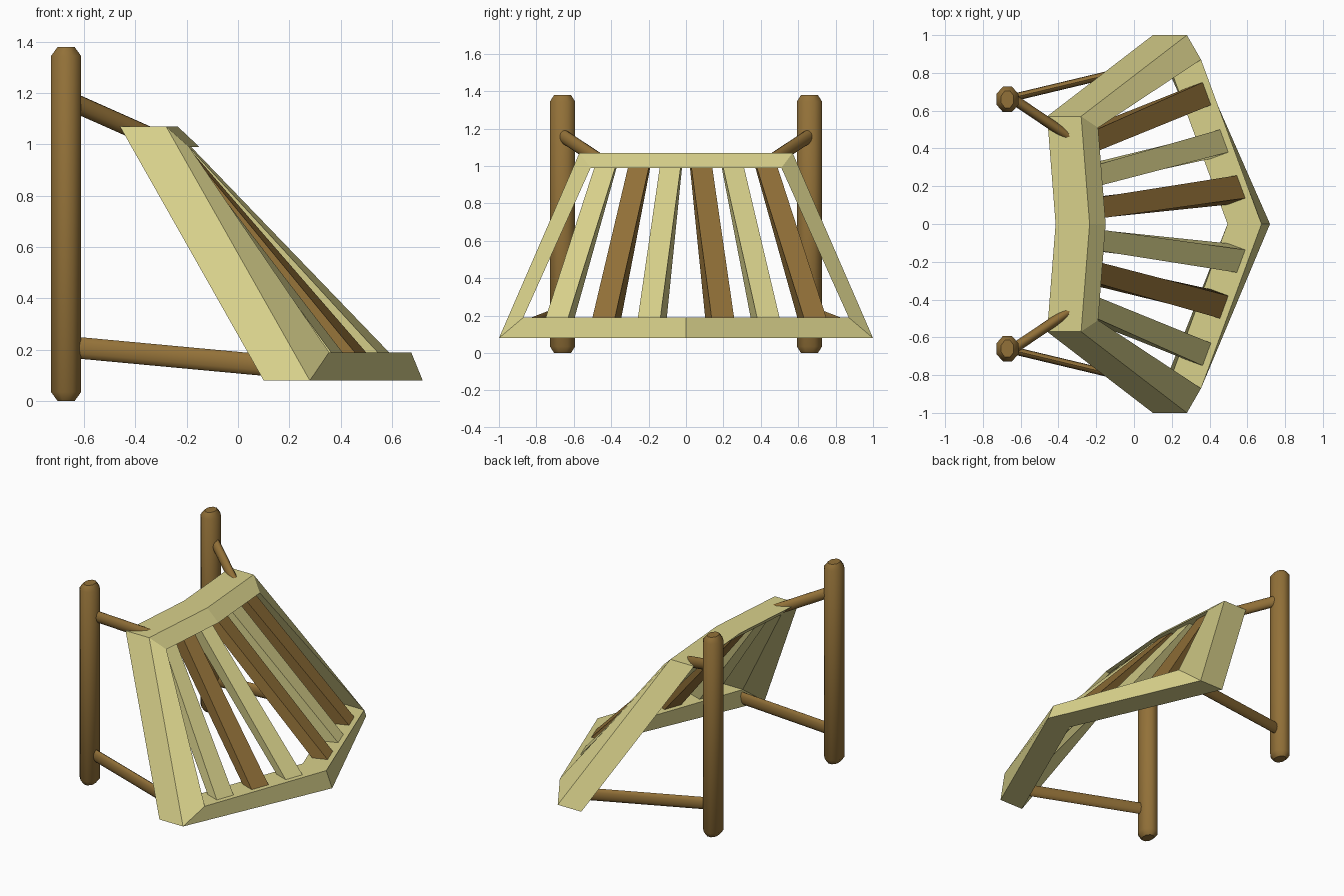
import bpy, bmesh, math
from mathutils import Vector

if "Cube" in bpy.data.objects:
    bpy.data.objects.remove(bpy.data.objects["Cube"])


def material(name, rgb):
    m = bpy.data.materials.new(name)
    m.diffuse_color = (*rgb, 1)
    m.use_nodes = True
    m.node_tree.nodes["Principled BSDF"].inputs["Base Color"].default_value = m.diffuse_color
    return m


PALE = material("pale wood", (0.69, 0.64, 0.26))
BROWN = material("brown wood", (0.29, 0.165, 0.04))


def loft(name, sections, mat, closed=False, smooth=False):
    """Skin a row of equal-sized point rings; cap the ends or close the loop."""
    bm = bmesh.new()
    rings = [[bm.verts.new(p) for p in s] for s in sections]
    n = len(rings[0])
    pairs = list(zip(rings, rings[1:]))
    if closed:
        pairs.append((rings[-1], rings[0]))
    else:
        bm.faces.new(rings[0])
        bm.faces.new(rings[-1])
    for a, b in pairs:
        for i in range(n):
            j = (i + 1) % n
            bm.faces.new((a[i], a[j], b[j], b[i]))
    bmesh.ops.recalc_face_normals(bm, faces=bm.faces)
    me = bpy.data.meshes.new(name)
    bm.to_mesh(me)
    bm.free()
    me.materials.append(mat)
    ob = bpy.data.objects.new(name, me)
    bpy.context.collection.objects.link(ob)
    if smooth:
        bpy.ops.object.select_all(action='DESELECT')
        ob.select_set(True)
        bpy.context.view_layer.objects.active = ob
        bpy.ops.object.shade_smooth_by_angle(angle=math.radians(50))
    return ob


def octagon(cx, cy, z, rx, ry):
    k = 1 / math.cos(math.pi / 8)
    return [(cx + rx * k * math.cos(a), cy + ry * k * math.sin(a), z)
            for a in [math.pi / 8 + i * math.pi / 4 for i in range(8)]]


def rung(name, start, end, half_w, half_h):
    """Oval rod between two points, taller than it is wide."""
    a, b = Vector(start), Vector(end)
    q = (b - a).to_track_quat('X', 'Z')
    oval = [q @ Vector((0, half_w * math.cos(t), half_h * math.sin(t)))
            for t in [i * math.pi / 6 for i in range(12)]]
    loft(name, [[c + p for p in oval] for c in (a, b)], BROWN, smooth=True)


# Posts and the rods joining them to the frame
for s, side in ((1, "left"), (-1, "right")):
    x, y = -0.67, 0.66 * s
    loft("post_" + side,
         [octagon(x, y, z, rx, ry) for z, rx, ry in
          ((0, 0.033, 0.045), (0.035, 0.0585, 0.067),
           (1.345, 0.0585, 0.067), (1.38, 0.033, 0.045))],
         BROWN, smooth=True)
    rung("upper_rod_" + side, (-0.66, 0.675 * s, 1.172), (-0.34, 0.46 * s, 1.03), 0.027, 0.037)
    rung("lower_rod_" + side, (-0.65, 0.667 * s, 0.21), (0.19, 0.868 * s, 0.132), 0.02, 0.042)

# Bent frame: outer and inner front corners, extruded backwards
DEPTH = Vector((-0.18, 0, 0))
corners = [((-0.28, -0.57, 1.07), (-0.19, -0.51, 0.99)),
           ((-0.235, 0, 1.07), (-0.15, 0, 0.99)),
           ((-0.28, 0.57, 1.07), (-0.19, 0.51, 0.99)),
           ((0.28, 1.0, 0.08), (0.355, 0.87, 0.19)),
           ((0.72, 0, 0.08), (0.675, 0, 0.19)),
           ((0.28, -1.0, 0.08), (0.355, -0.87, 0.19))]
loft("bent_frame",
     [[Vector(o), Vector(i), Vector(i) + DEPTH, Vector(o) + DEPTH] for o, i in corners],
     PALE, closed=True)

# Slats fanning out between the top and bottom rails, alternating colours


def slat_end(s, y, z, x_mid, slope, inset, half):
    d = Vector((slope, -s, 0)).normalized()      # along the rail
    back = Vector((-abs(d.y), -s * d.x, 0)) * 0.1  # into the rail
    c = Vector((x_mid - slope * y - inset, y * s, z))
    f, g = c + d * half, c - d * half
    return [f, g, g + back, f + back]


for s in (1, -1):
    for k, (top_y, low_y) in enumerate(((0.085, 0.197), (0.255, 0.44), (0.435, 0.69))):
        mat = PALE if (k % 2 == 1) == (s == 1) else BROWN
        loft(f"slat_{'left' if s == 1 else 'right'}_{k + 1}",
             [slat_end(s, top_y, 0.99, -0.15, 0.078, 0.03, 0.056),
              slat_end(s, low_y, 0.19, 0.675, 0.368, 0.036, 0.064)], mat)
